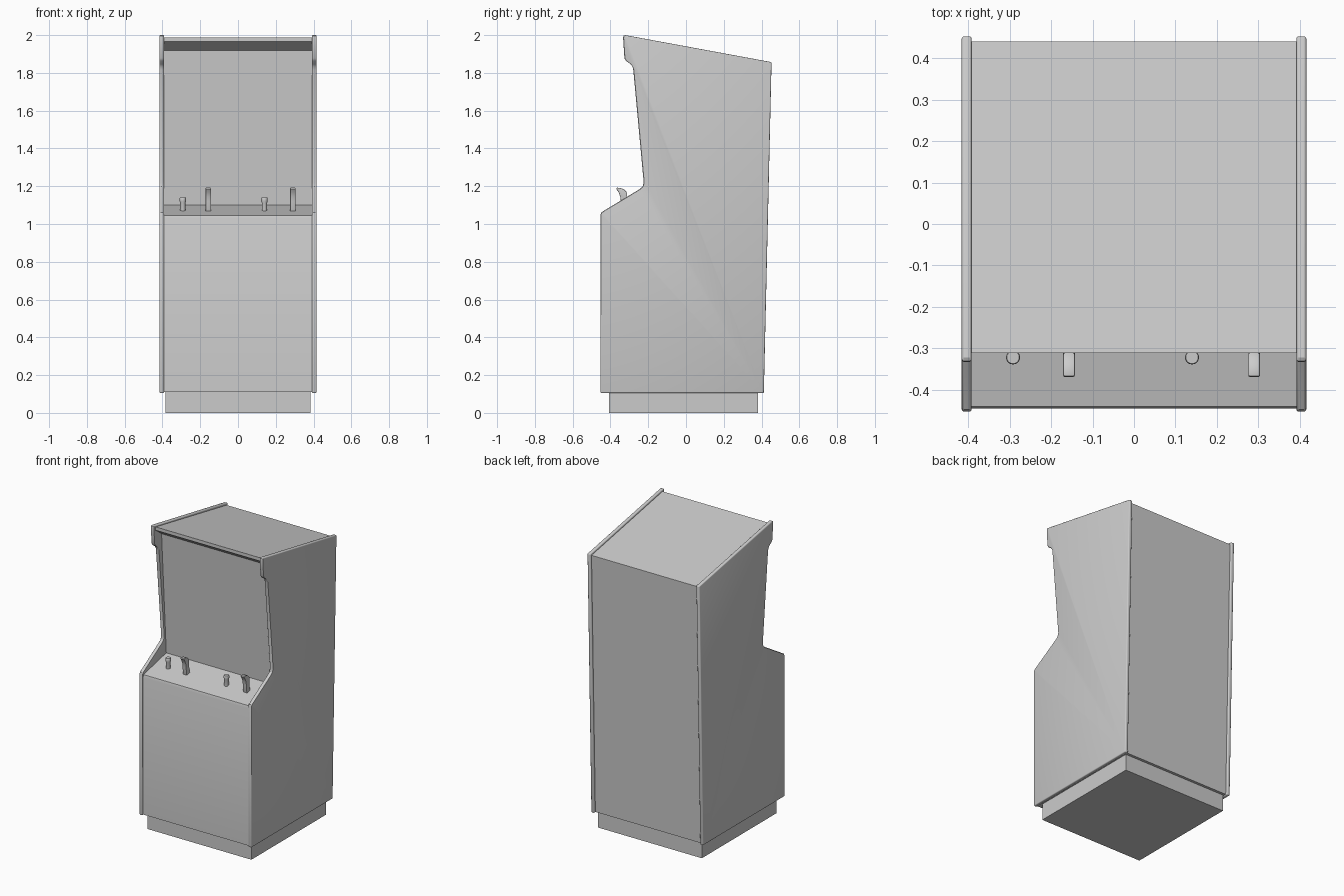
import bpy, bmesh, math

if "Cube" in bpy.data.objects:
    bpy.data.objects.remove(bpy.data.objects["Cube"])

grey = bpy.data.materials.new("plain grey")
grey.diffuse_color = (0.6, 0.6, 0.6, 1)
grey.use_nodes = True
grey.node_tree.nodes["Principled BSDF"].inputs["Base Color"].default_value = grey.diffuse_color


def finish(name, bm, bevel=0, segments=3):
    bmesh.ops.recalc_face_normals(bm, faces=bm.faces)
    mesh = bpy.data.meshes.new(name)
    bm.to_mesh(mesh)
    bm.free()
    mesh.materials.append(grey)
    ob = bpy.data.objects.new(name, mesh)
    bpy.context.collection.objects.link(ob)
    bpy.context.view_layer.objects.active = ob
    ob.select_set(True)
    if bevel:
        mod = ob.modifiers.new("rounded edges", "BEVEL")
        mod.width = bevel
        mod.segments = segments
        mod.limit_method = 'ANGLE'
        mod.angle_limit = math.radians(60)
        bpy.ops.object.modifier_apply(modifier=mod.name)
    bpy.ops.object.shade_smooth_by_angle(angle=math.radians(30))
    ob.select_set(False)
    return ob


def extrude_profile(name, pts, x0, x1, bevel=0, segments=3):
    """Sweep a (y, z) outline from x0 to x1."""
    bm = bmesh.new()
    face = bm.faces.new([bm.verts.new((x0, y, z)) for y, z in pts])
    ext = bmesh.ops.extrude_face_region(bm, geom=[face])
    verts = [v for v in ext["geom"] if isinstance(v, bmesh.types.BMVert)]
    bmesh.ops.translate(bm, verts=verts, vec=(x1 - x0, 0, 0))
    return finish(name, bm, bevel, segments)


def lathe(name, x, y, profile, sides=20):
    """Turn a (radius, z) profile around a vertical axis."""
    bm = bmesh.new()
    rings = [[bm.verts.new((x + r * math.cos(2 * math.pi * i / sides),
                            y + r * math.sin(2 * math.pi * i / sides), z))
              for i in range(sides)] for r, z in profile]
    for a, b in zip(rings, rings[1:]):
        for i in range(sides):
            j = (i + 1) % sides
            bm.faces.new((a[i], a[j], b[j], b[i]))
    bm.faces.new(rings[0])
    bm.faces.new(rings[-1])
    return finish(name, bm)


# plinth under the cabinet
extrude_profile("plinth", [(-0.408, 0), (-0.408, 0.115), (0.382, 0.115), (0.382, 0)],
                -0.385, 0.385)

# main body: front panel, control deck, screen, hood, roof and back
extrude_profile("cabinet_body", [
    (-0.446, 0.11), (-0.446, 1.03), (-0.441, 1.046), (-0.20, 1.10),
    (-0.25, 1.918), (-0.312, 1.965), (-0.312, 1.987), (0.441, 1.846), (0.40, 0.11)],
    -0.396, 0.396)

# shaped side panels with rounded rims
side = [(-0.453, 0.105), (-0.453, 1.05), (-0.448, 1.062), (-0.245, 1.185),
        (-0.23, 1.198), (-0.224, 1.22), (-0.279, 1.815), (-0.283, 1.832),
        (-0.293, 1.846), (-0.318, 1.863), (-0.326, 1.878), (-0.333, 1.985),
        (-0.331, 1.996), (-0.322, 2.0), (0.453, 1.857), (0.412, 0.105)]
for label, s in (("left", -1), ("right", 1)):
    extrude_profile(label + "_side_panel", side, s * 0.392, s * 0.416, 0.006)

# short joysticks with a slightly wider cap
for n, x in enumerate((-0.292, 0.14)):
    lathe("joystick_%d" % (n + 1), x, -0.322,
          [(0.014, 1.04), (0.014, 1.112), (0.017, 1.12), (0.017, 1.137), (0.015, 1.141)])

# tall flight-style grips, curved forward at the top
grip = [(-0.330, 1.04), (-0.341, 1.08), (-0.345, 1.12), (-0.348, 1.145),
        (-0.357, 1.168), (-0.369, 1.186), (-0.367, 1.193), (-0.345, 1.19),
        (-0.325, 1.181), (-0.312, 1.166), (-0.312, 1.12), (-0.305, 1.08), (-0.296, 1.04)]
for n, x in enumerate((-0.157, 0.290)):
    extrude_profile("flight_grip_%d" % (n + 1), grip, x - 0.014, x + 0.014, 0.003, 2)
